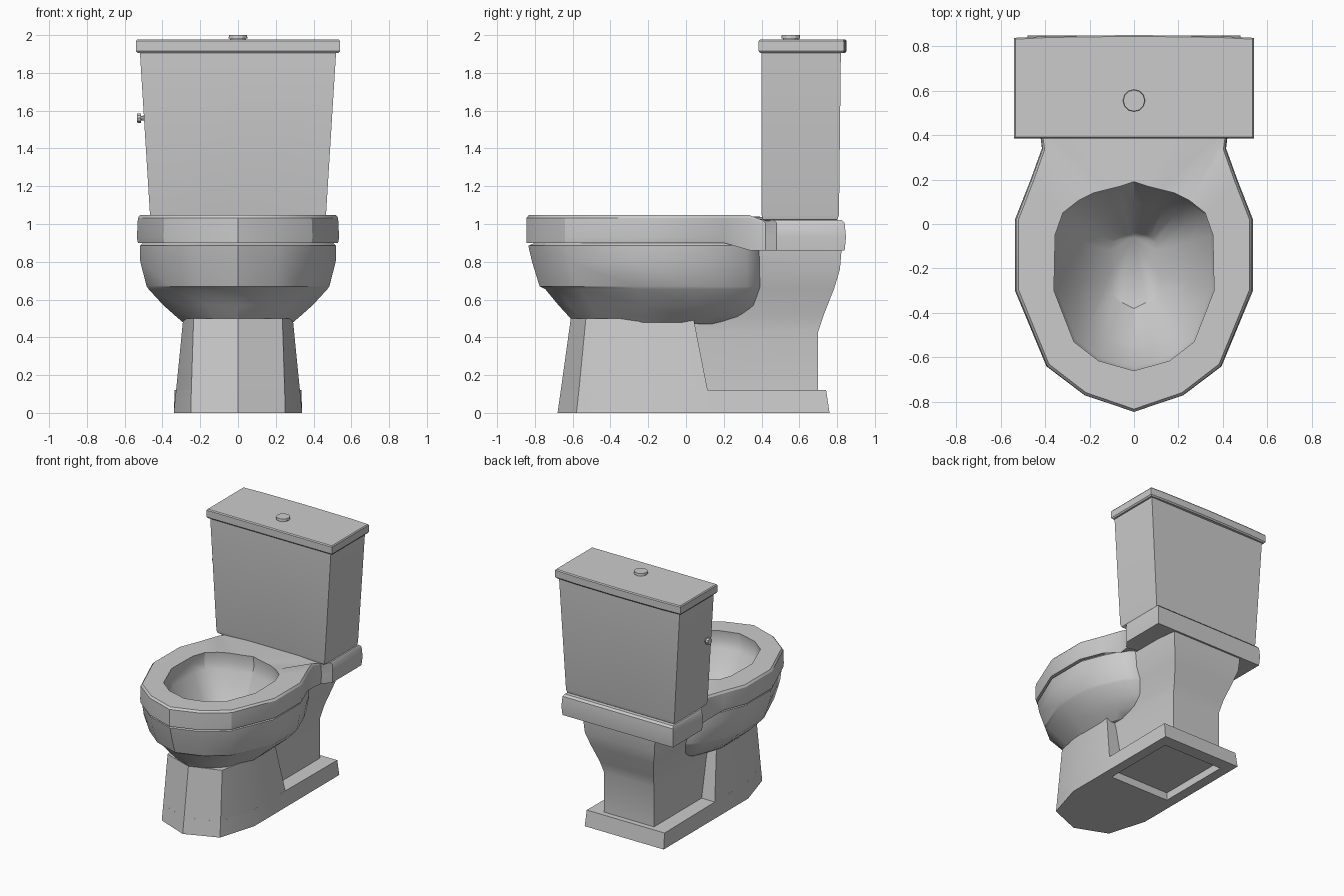
import bpy, bmesh
from math import radians
from mathutils import Matrix

if "Cube" in bpy.data.objects:
    bpy.data.objects.remove(bpy.data.objects["Cube"])


def finish(name, bm, angle=25):
    bmesh.ops.remove_doubles(bm, verts=bm.verts, dist=1e-4)
    bmesh.ops.recalc_face_normals(bm, faces=bm.faces)
    me = bpy.data.meshes.new(name)
    bm.to_mesh(me)
    bm.free()
    ob = bpy.data.objects.new(name, me)
    bpy.context.collection.objects.link(ob)
    bpy.ops.object.select_all(action='DESELECT')
    ob.select_set(True)
    bpy.context.view_layer.objects.active = ob
    bpy.ops.object.shade_smooth_by_angle(angle=radians(angle))
    return ob


def at(half, z):
    """Lift a 2D half outline; z is a number or a function of y."""
    return [(x, y, z(y) if callable(z) else z) for x, y in half]


def rect(z, hx, y0, y1):
    return [(0, y0, z), (hx, y0, z), (hx, y1, z), (0, y1, z)]


def mix(a, b, t, z):
    return [(p[0] + (q[0] - p[0]) * t, p[1] + (q[1] - p[1]) * t, z) for p, q in zip(a, b)]


def loft(name, halves, angle=25):
    """Mirror each half outline in x, skin the rings and cap both ends."""
    bm = bmesh.new()
    rings = []
    for h in halves:
        full = list(h) + [(-x, y, z) for x, y, z in reversed(h[1:-1])]
        rings.append([bm.verts.new(p) for p in full])
    n = len(rings[0])
    for a, b in zip(rings, rings[1:]):
        for i in range(n):
            j = (i + 1) % n
            bm.faces.new((a[i], a[j], b[j], b[i]))
    bm.faces.new(rings[0])
    bm.faces.new(rings[-1])
    return finish(name, bm, angle)


def cylinders(name, parts, matrix, sides=12):
    """Stack of (radius, start, end) discs along local z."""
    bm = bmesh.new()
    for r, z0, z1 in parts:
        bmesh.ops.create_cone(bm, cap_ends=True, segments=sides, radius1=r, radius2=r * .96,
                              depth=z1 - z0, matrix=matrix @ Matrix.Translation((0, 0, (z0 + z1) / 2)))
    return finish(name, bm)


# Bowl: drain, inner wall, rim with tank shelf, groove and outer shell in one skin
rim = [(0, -.845), (.22, -.77), (.39, -.64), (.53, -.30), (.53, .02), (.46, .20),
       (.41, .34), (.42, .42), (.475, .48), (.475, .84), (0, .84)]
hole = [(0, -.66), (.16, -.615), (.27, -.53), (.36, -.30), (.355, -.05), (.32, .05),
        (.25, .105), (.18, .14), (.12, .155), (.06, .17), (0, .19)]
drain = [(0, -.38), (.06, -.35), (.10, -.31), (.105, -.22), (.105, -.12), (.10, -.08),
         (.08, -.06), (.06, -.05), (.04, -.045), (.02, -.04), (0, -.035)]
shell = [(0, -.83), (.215, -.76), (.38, -.63), (.52, -.30), (.52, .02), (.45, .20),
         (.39, .32), (.33, .38), (.24, .41), (.12, .41), (0, .41)]


def top(y):
    return 1.02 if y > .4 else 1.047


def low(y):
    return .86 if y > .3 else .90


def shell_ring(z, sx, yf, yb):
    return [(x * sx, yf + (y + .83) / 1.24 * (yb - yf), z) for x, y in shell]


inset = [(x * .98, y * .985 if y < .4 else y - .015) for x, y in rim]
wide = [(x * 1.01, y if y < .8 else .847) for x, y in rim]
loft("bowl_and_rim", [
    [(0, -.06, .50)] * len(rim),
    at(drain, .56),
    mix(drain, hole, .58, .73),
    mix(drain, hole, .95, .92),
    mix(drain, hole, 1.03, .97),
    at(hole, top),
    at(inset, top),
    at(rim, lambda y: top(y) - .015),
    at(wide, lambda y: .93),
    at(rim, low),
    shell_ring(.90, .97, -.80, .40),
    shell_ring(.885, 1.0, -.835, .41),
    shell_ring(.80, .995, -.815, .41),
    shell_ring(.67, .93, -.775, .41),
    shell_ring(.655, .91, -.745, .405),
    shell_ring(.57, .76, -.675, .38),
    shell_ring(.51, .63, -.62, .32),
    shell_ring(.47, .54, -.58, .22),
], 30)

# Foot plate with a rectangular recess underneath
foot = [(0, -.68), (.25, -.58), (.34, -.28), (.34, .10), (.34, .76), (0, .76)]
foot_top = [(0, -.663), (.247, -.567), (.328, -.273), (.328, .10), (.335, .742), (0, .742)]
recess = [(0, .06), (.13, .06), (.26, .06), (.26, .30), (.26, .66), (0, .66)]
loft("foot_plate", [at(recess, .06), at(recess, 0), at(foot, 0), at(foot_top, .12)])

# Faceted front pedestal
loft("front_pedestal", [
    at([(0, -.663), (.247, -.567), (.328, -.273), (.328, .115), (0, .115)], .118),
    at([(0, -.61), (.235, -.53), (.29, -.25), (.29, .04), (0, .04)], .50)])

# Rear trunk flaring up to the tank shelf
loft("rear_trunk", [rect(.115, .215, 0, .70), rect(.43, .215, 0, .70), rect(.52, .23, .08, .73),
                    rect(.66, .27, .2, .785), rect(.76, .30, .25, .815), rect(.88, .31, .25, .825)], 35)

# Tank and lid
loft("tank", [rect(1.017, .445, .42, .79), rect(1.025, .46, .407, .803), rect(1.05, .466, .40, .81),
              rect(1.92, .52, .40, .82)])


def lid_ring(z, d):
    return at([(0, .385 + d), (.54 - d, .385 + d), (.54 - d, .837 - d), (.38, .845 - d), (0, .85 - d)], z)


loft("tank_lid", [lid_ring(1.905, .008), lid_ring(1.915, 0), lid_ring(1.968, 0), lid_ring(1.976, .006)])

# Flush button and side knob
cylinders("flush_button", [(.042, 1.97, 1.985), (.05, 1.982, 2.0)], Matrix.Translation((0, .555, 0)))
cylinders("side_knob", [(.014, 0, .04), (.026, .025, .047)],
          Matrix.Translation((-.488, .47, 1.56)) @ Matrix.Rotation(radians(-90), 4, 'Y'), 10)
